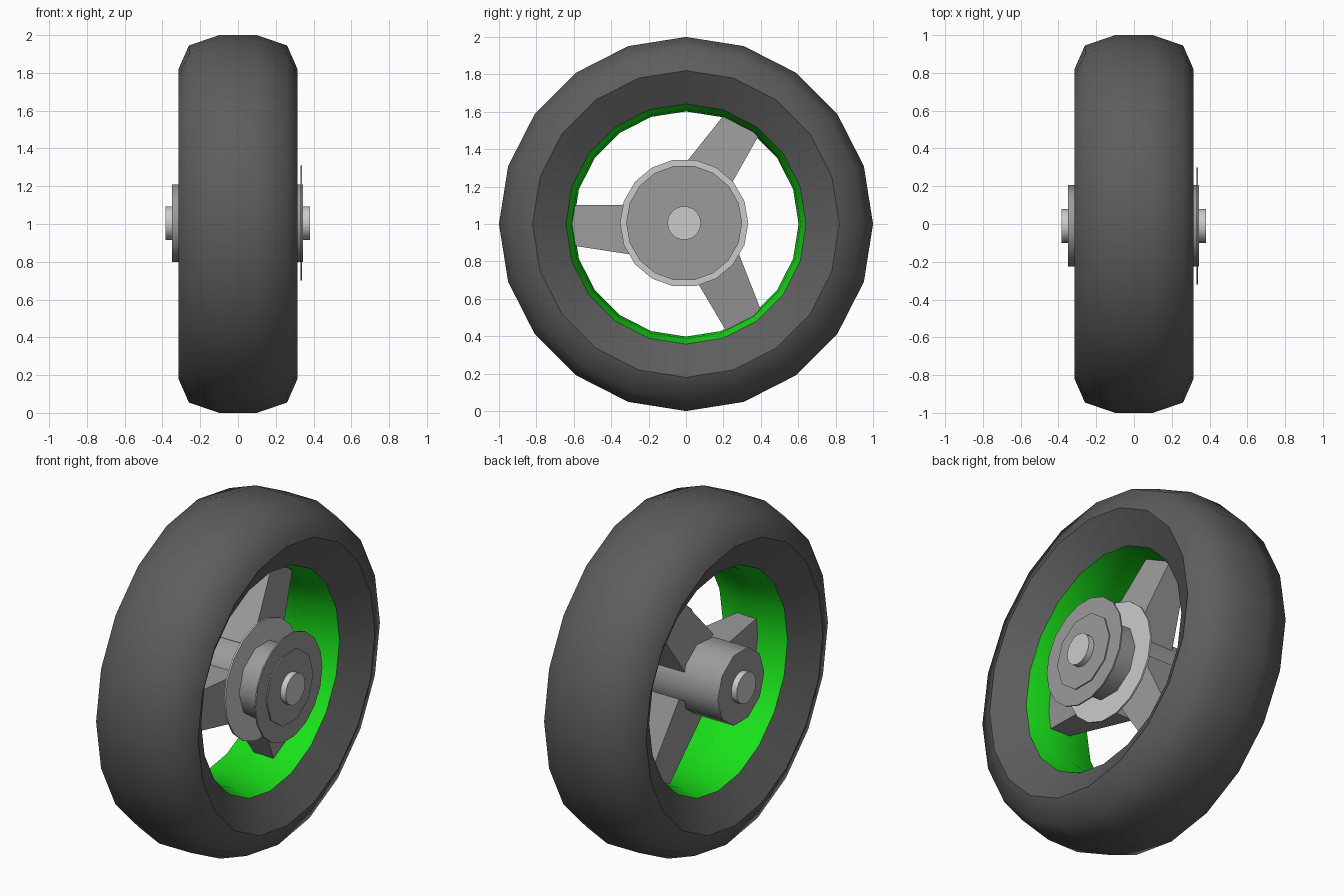
import bpy, bmesh
from math import sin, cos, pi, radians

if "Cube" in bpy.data.objects:
    bpy.data.objects.remove(bpy.data.objects["Cube"])

HUB_Y, HUB_Z = -0.01, 1.005


def material(name, color):
    m = bpy.data.materials.new(name)
    m.diffuse_color = (*color, 1)
    m.use_nodes = True
    m.node_tree.nodes["Principled BSDF"].inputs["Base Color"].default_value = m.diffuse_color
    return m


rubber = material("rubber", (0.11, 0.11, 0.11))
green = material("green_paint", (0.01, 0.75, 0.01))
metal = material("dark_metal", (0.33, 0.33, 0.33))


def smooth(ob, angle):
    bpy.ops.object.select_all(action='DESELECT')
    ob.select_set(True)
    bpy.context.view_layer.objects.active = ob
    bpy.ops.object.shade_smooth_by_angle(angle=radians(angle))


def add(name, bm, mat):
    me = bpy.data.meshes.new(name)
    bm.to_mesh(me)
    bm.free()
    ob = bpy.data.objects.new(name, me)
    bpy.context.collection.objects.link(ob)
    me.materials.append(mat)
    return ob


def lathe(name, profile, mat, angle, n=20):
    """Spin (x, radius) points around the wheel axis."""
    bm = bmesh.new()
    rings = [[bm.verts.new((x, r * sin(2 * pi * i / n), 1 + r * cos(2 * pi * i / n)))
              for i in range(n)] for x, r in profile]
    for a, b in zip(rings, rings[1:]):
        for i in range(n):
            j = (i + 1) % n
            bm.faces.new((a[i], a[j], b[j], b[i]))
    ob = add(name, bm, mat)
    smooth(ob, angle)
    return ob


def disc(name, x0, x1, r, n, mat=None):
    bpy.ops.mesh.primitive_cylinder_add(vertices=n, radius=r, depth=x1 - x0,
                                        location=((x0 + x1) / 2, HUB_Y, HUB_Z),
                                        rotation=(0, pi / 2, 0))
    ob = bpy.context.object
    ob.name = name
    if mat:
        ob.data.materials.append(mat)
    smooth(ob, 40)


# Tyre: mirrored half profile, sidewalls sloping in to the rim
half = [(0.21, 0.642), (0.315, 0.82), (0.26, 0.945), (0.1, 1.0)]
lathe("tyre", half + [(-x, r) for x, r in reversed(half)], rubber, 50)

# Rim: shallow band closing the inside of the tyre
half = [(-0.21, 0.642), (-0.11, 0.612)]
lathe("rim", half + [(0, 0.602)] + [(-x, r) for x, r in reversed(half)], green, 40)

# Hub, axle and the two thin discs
disc("hub", -0.35, 0.345, 0.216, 10, metal)
disc("axle", -0.385, 0.38, 0.09, 18)
disc("brake_disc", 0.155, 0.165, 0.343, 18)
disc("sprocket_disc", 0.33, 0.338, 0.31, 18, metal)

# Three tapered spokes: (radius, t min, t max, x min, x max) at each end
ends = [(0.15, -0.185, 0.105, -0.12, 0.15), (0.61, -0.115, 0.1, -0.04, 0.08)]
for k, deg in enumerate((180, 60, -60)):
    a = radians(deg)
    bm = bmesh.new()
    loops = []
    for r, t0, t1, x0, x1 in ends:
        loops.append([bm.verts.new((x, r * cos(a) + t * sin(a), 1 + r * sin(a) - t * cos(a)))
                      for x, t in ((x0, t0), (x1, t0), (x1, t1), (x0, t1))])
    p, q = loops
    bm.faces.new(p)
    bm.faces.new(q[::-1])
    for i in range(4):
        j = (i + 1) % 4
        bm.faces.new((p[i], q[i], q[j], p[j]))
    bmesh.ops.recalc_face_normals(bm, faces=bm.faces)
    add(f"spoke_{k + 1}", bm, metal)
